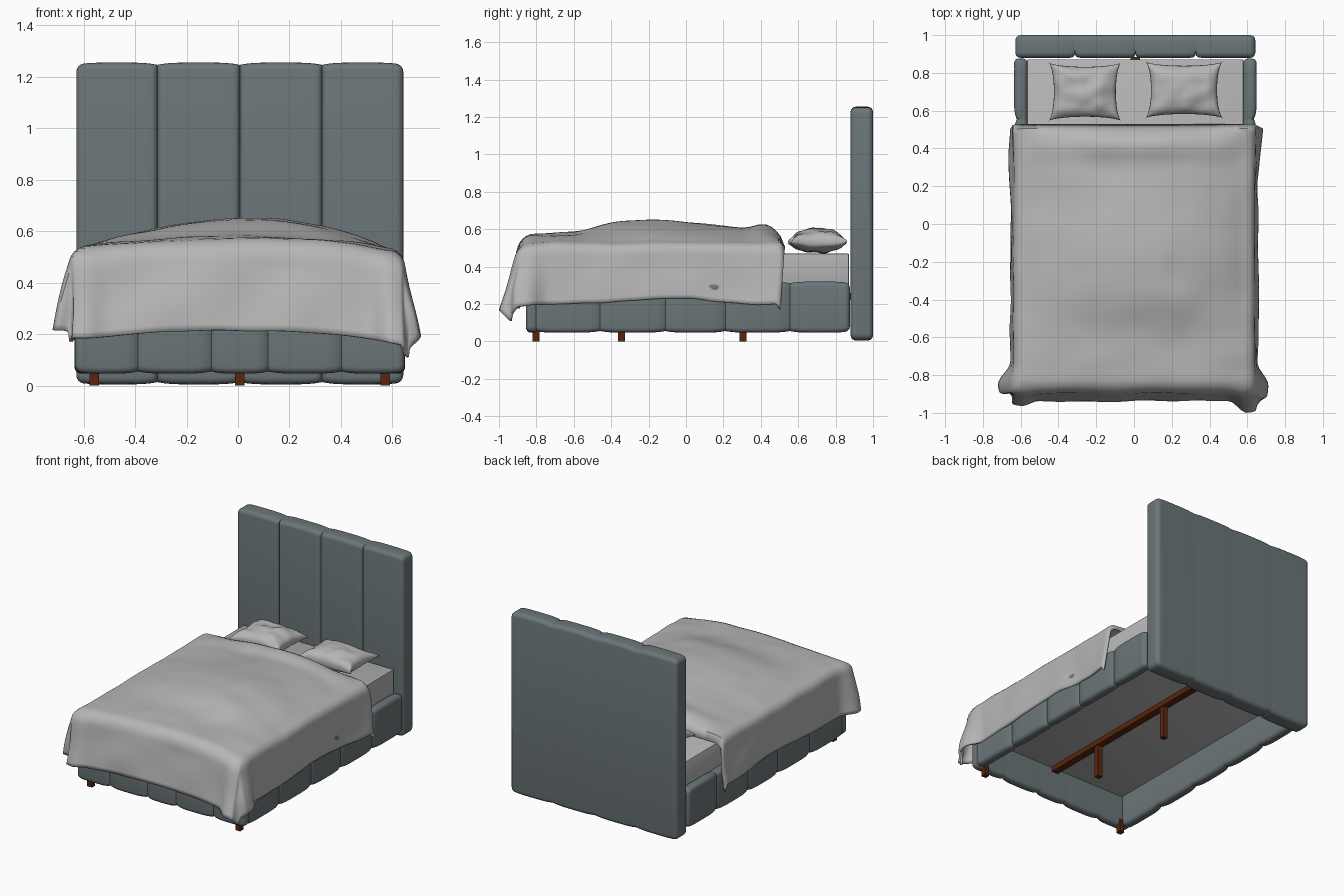
import bpy, bmesh, math
from mathutils import Vector, noise

cube = bpy.data.objects.get("Cube")
if cube:
    bpy.data.objects.remove(cube, do_unlink=True)


def material(name, rgb):
    m = bpy.data.materials.new(name)
    m.use_nodes = True
    m.diffuse_color = (*rgb, 1)
    m.node_tree.nodes["Principled BSDF"].inputs["Base Color"].default_value = (*rgb, 1)
    return m


upholstery = material("slate upholstery", (0.148, 0.18, 0.19))
linen = material("grey linen", (0.47, 0.47, 0.47))
wood = material("brown wood", (0.1, 0.019, 0.004))
MID = 0.007  # centre line of the frame


def finish(name, bm, mat, smooth=35):
    bmesh.ops.recalc_face_normals(bm, faces=bm.faces)
    me = bpy.data.meshes.new(name)
    bm.to_mesh(me)
    bm.free()
    me.materials.append(mat)
    ob = bpy.data.objects.new(name, me)
    bpy.context.collection.objects.link(ob)
    bpy.ops.object.select_all(action="DESELECT")
    ob.select_set(True)
    bpy.context.view_layer.objects.active = ob
    bpy.ops.object.shade_smooth_by_angle(angle=math.radians(smooth))
    return ob


def box(name, lo, hi, mat, bevel=0.0):
    bm = bmesh.new()
    bmesh.ops.create_cube(bm, size=1)
    for v in bm.verts:
        v.co = [(a + b) / 2 + c * (b - a) for a, b, c in zip(lo, hi, v.co)]
        v.co.x += MID
    if bevel:
        bmesh.ops.bevel(bm, geom=bm.edges[:], offset=bevel, segments=2, affect="EDGES", profile=0.5)
    return finish(name, bm, mat)


def sheet(bm, rows):
    """Skin a list of point rows with quads."""
    grid = [[bm.verts.new(p) for p in row] for row in rows]
    for r0, r1 in zip(grid, grid[1:]):
        for i in range(len(r0) - 1):
            bm.faces.new((r0[i], r0[i + 1], r1[i + 1], r1[i]))


def rounded_rect(w, h, r, steps=4):
    pts = []
    for q, (sx, sy) in enumerate(((1, 1), (-1, 1), (-1, -1), (1, -1))):
        for k in range(steps + 1):
            a = (q + k / steps) * math.pi / 2
            pts.append((sx * (w - r) + r * math.cos(a), sy * (h - r) + r * math.sin(a)))
    return pts


def padded_board(name, seams, thick, z0, z1, radius, groove, sharp, place):
    """Sweep a rounded section along the seams, pinching its outer side at each seam."""
    stations = []
    for i, (a, b) in enumerate(zip(seams, seams[1:])):
        for k in range(-12 if i == 0 else -11, 13):
            t = math.copysign(1 - (1 - abs(k) / 12) ** 1.6, k)
            stations.append(((a + b) / 2 + t * (b - a) / 2, abs(t)))
    bm = bmesh.new()
    rings = []
    for s, t in stations:
        end = min(s - seams[0], seams[-1] - s)
        e = max(0, 1 - end / radius)
        inset = radius * 0.9 * (1 - math.sqrt(max(0, 1 - e * e)))
        pinch = groove * t ** sharp if end > radius * 2 else 0
        ring = []
        for d, z in rounded_rect(thick / 2 - inset, (z1 - z0) / 2 - inset, radius - inset):
            d -= pinch * (d / thick + 0.5)
            z -= math.copysign(0.009 * t ** 4, z)
            ring.append(bm.verts.new(place(s, d + thick / 2, z + (z0 + z1) / 2)))
        rings.append(ring)
    n = len(rings[0])
    for r0, r1 in zip(rings, rings[1:]):
        for i in range(n):
            bm.faces.new((r0[i], r0[(i + 1) % n], r1[(i + 1) % n], r1[i]))
    bm.faces.new(rings[0])
    bm.faces.new(rings[-1])
    return finish(name, bm, upholstery, 30)


# Upholstered frame
padded_board("headboard", [-0.635, -0.32, 0, 0.32, 0.635], 0.12, 0.005, 1.255, 0.028, 0.02, 26,
             lambda s, d, z: (MID + s, 1.0 - d, z))
padded_board("footboard", [-0.64, -0.395, -0.11, 0.11, 0.395, 0.64], 0.065, 0.047, 0.32, 0.025, 0.015, 6,
             lambda s, d, z: (MID + s, -0.79 - d, z))
for side, label in ((1, "left"), (-1, "right")):
    padded_board(label + "_side_rail", [-0.81, -0.46, -0.11, 0.21, 0.555, 0.876], 0.07, 0.047, 0.32,
                 0.025, 0.015, 6, lambda s, d, z: (MID + side * (0.572 + d), s, z))

# Wooden support beam and legs
box("support_beam", (-0.025, -0.78, 0.225), (0.025, 0.885, 0.26), wood)
for i, y in enumerate((-0.345, 0.305)):
    box(f"centre_leg_{i + 1}", (-0.018, y - 0.018, 0), (0.018, y + 0.018, 0.235), wood)
for x in (-0.565, 0.565):
    box("left_foot_leg" if x > 0 else "right_foot_leg",
        (x - 0.018, -0.82, 0), (x + 0.018, -0.784, 0.09), wood)

# Mattress
box("mattress", (-0.573, -0.795, 0.26), (0.573, 0.872, 0.47), linen, 0.008)

# Duvet
RIDGE = [(0.53, 0.5), (0.505, 0.575), (0.43, 0.65), (0.35, 0.605), (0.15, 0.62), (-0.15, 0.655),
         (-0.4, 0.635), (-0.6, 0.585), (-0.82, 0.575)]
EDGE_X, EDGE_Y, SIDE_LEN, FOOT_LEN = 0.58, -0.815, 0.365, 0.41


def step(lo, hi, v):
    t = min(1, max(0, (v - lo) / (hi - lo)))
    return t * t * (3 - 2 * t)


def ridge_line(y):
    for (ya, za), (yb, zb) in zip(RIDGE, RIDGE[1:]):
        if y >= yb:
            return za + (zb - za) * min(1, max(0, (ya - y) / (ya - yb)))
    return RIDGE[-1][1]


def ridge(y):
    reach = min(0.06, max(0, 0.53 - y))
    return sum(ridge_line(y + reach * k / 4) for k in range(-4, 5)) / 9


def drape(d, r, slope):
    """Outward and downward travel of cloth hanging d past an edge."""
    arc = r * math.pi / 2
    if d <= arc:
        return r * math.sin(d / r), r * (1 - math.cos(d / r))
    return r + slope * (d - arc), r + d - arc


def duvet_point(a, b):
    left = a > 0
    side = 1 if left else -1
    da, db = max(0, abs(a) - EDGE_X), max(0, EDGE_Y - b)
    hang_x, hang_y = da / SIDE_LEN, db / FOOT_LEN
    x, y = max(-EDGE_X, min(EDGE_X, a)), max(EDGE_Y, b)
    top = ridge(y)
    rim = min(top, 0.53 if left else 0.545)
    z = rim + (top - rim) * (1 - abs(x / EDGE_X) ** (2.5 if left else 1.7))
    out_x, drop_x = drape(da, 0.06, 0.06)
    out_y, drop_y = drape(db, 0.085, 0.13)
    wob = noise.noise(Vector((a * 4, b * 4, 3.1)))
    ripple = noise.noise(Vector((a * 7, b * 7, 8.3)))
    # Gathered corners bulge beside the fold and are cut back on it
    fold = min(hang_x, hang_y)
    near_foot, near_side = step(-0.73, -0.86, b), step(0.5, 0.6, abs(a))
    bulge_x = 0.065 * near_foot + (0.025 * step(0.15, 0.5, b) if left else 0)
    bulge_y = (0.065 if left else 0.03) * near_side
    x += side * (out_x + hang_x * bulge_x - 0.06 * fold + min(1, da * 6) * 0.015 * wob)
    y -= out_y + hang_y * bulge_y - 0.06 * fold + min(1, db * 6) * 0.015 * wob
    # Slanted head end and lifted side hem
    y -= 0.025 * hang_x * step(0.2, 0.53, b)
    z += 0.03 * hang_x * math.exp(-((b + 0.05) / 0.3) ** 2)
    z -= max(drop_x, drop_y) + fold * (0.06 if left else 0)
    z += 0.008 * wob + 0.004 * ripple
    return x, y, z


bm = bmesh.new()
NA, NB = 80, 72
A, B0, B1 = EDGE_X + SIDE_LEN, 0.53, EDGE_Y - FOOT_LEN
sheet(bm, [[duvet_point(-A + 2 * A * i / NA, B0 + (B1 - B0) * j / NB) for i in range(NA + 1)]
           for j in range(NB + 1)])
duvet = finish("duvet", bm, linen, 45)
solid = duvet.modifiers.new("thickness", "SOLIDIFY")
solid.thickness = 0.014
solid.offset = -1


# Pillows with pinched corners
def pillow(name, cx, cy, hw, hd, seed):
    n = 24
    bm = bmesh.new()
    for up in (1, -1):
        rows = []
        for j in range(n + 1):
            v = -math.cos(math.pi * j / n)
            row = []
            for i in range(n + 1):
                u = -math.cos(math.pi * i / n)
                puff = max(0, (1 - u * u) * (1 - v * v)) ** 0.34
                wrinkle = noise.noise(Vector((u * 2.2, v * 2.2, seed)))
                x = u * hw * (1 - 0.16 * (1 - v * v) ** 0.6)
                y = v * hd * (1 - 0.16 * (1 - u * u) ** 0.6)
                corner = (u * v) ** 4
                z = 0.53 + up * puff * (0.073 if up > 0 else 0.052) + 0.018 * wrinkle * (puff + corner)
                row.append((cx + x, cy + y, z))
            rows.append(row)
        sheet(bm, rows)
    bmesh.ops.remove_doubles(bm, verts=bm.verts, dist=0.0004)
    return finish(name, bm, linen, 50)


pillow("right_pillow", -0.26, 0.70, 0.195, 0.157, 1.7)
pillow("left_pillow", 0.265, 0.71, 0.208, 0.152, 5.2)
